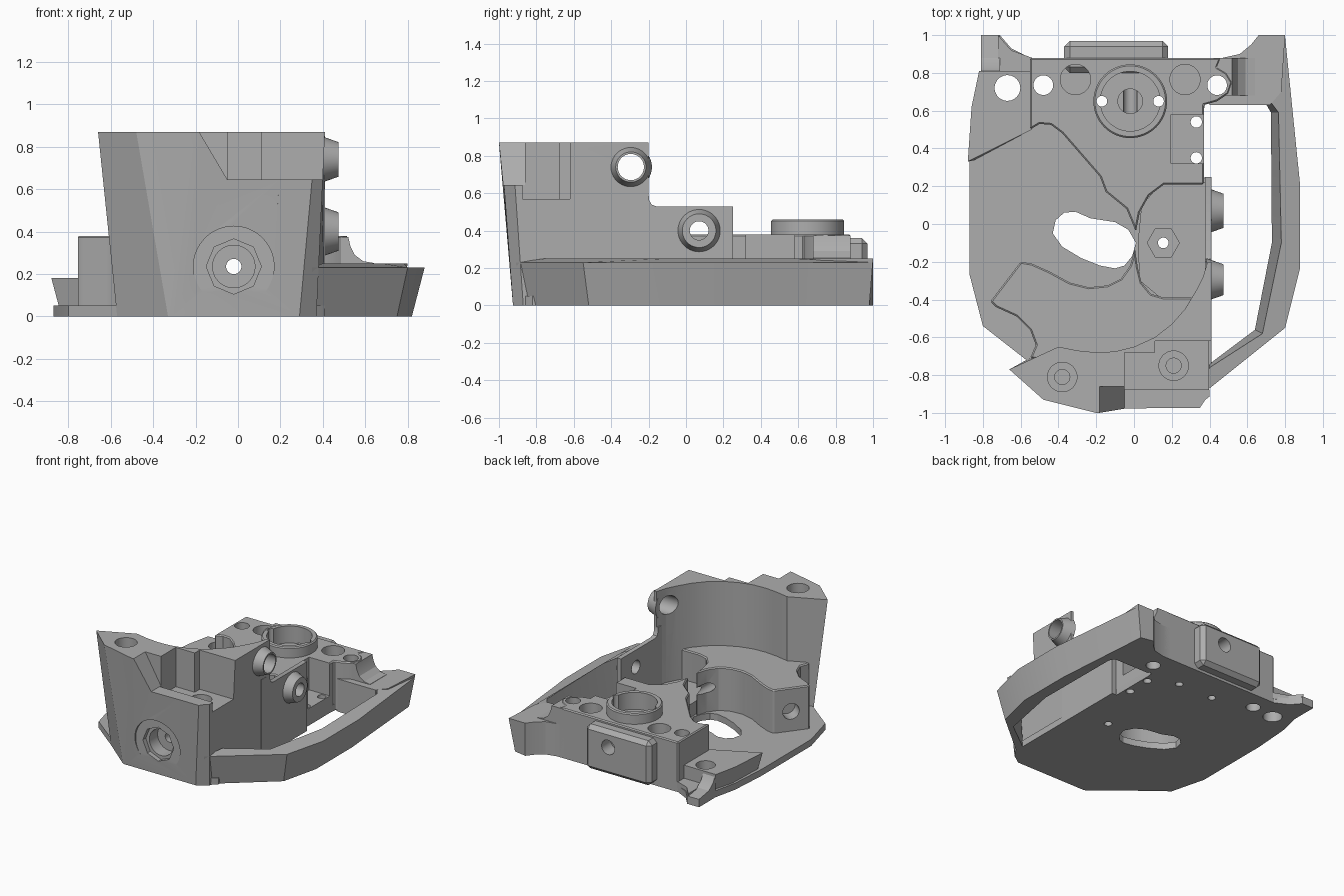
import bpy, bmesh
from math import pi, cos, sin
from mathutils import Vector

old = bpy.data.objects.get("Cube")
if old:
    bpy.data.objects.remove(old, do_unlink=True)

grey = bpy.data.materials.new("machined grey")
grey.use_nodes = True
grey.diffuse_color = (0.42, 0.42, 0.42, 1)
grey.node_tree.nodes["Principled BSDF"].inputs["Base Color"].default_value = grey.diffuse_color


def make(name, bm):
    bmesh.ops.recalc_face_normals(bm, faces=bm.faces)
    mesh = bpy.data.meshes.new(name)
    bm.to_mesh(mesh)
    bm.free()
    mesh.materials.append(grey)
    obj = bpy.data.objects.new(name, mesh)
    bpy.context.scene.collection.objects.link(obj)
    return obj


def loft(name, low, high):
    """Closed solid between two matching outlines of 3D points."""
    bm = bmesh.new()
    a = [bm.verts.new(p) for p in low]
    b = [bm.verts.new(p) for p in high]
    bm.faces.new(a)
    bm.faces.new(b)
    for i in range(len(a)):
        j = (i + 1) % len(a)
        bm.faces.new((a[i], a[j], b[j], b[i]))
    return make(name, bm)


def at_z(points, z):
    return [(x, y, z) for x, y in points]


def slab(name, points, z0, z1):
    return loft(name, at_z(points, z0), at_z(points, z1))


def prism_x(name, points, x0, x1):
    return loft(name, [(x0, y, z) for y, z in points], [(x1, y, z) for y, z in points])


def prism_y(name, points, y0, y1):
    return loft(name, [(x, y0, z) for x, z in points], [(x, y1, z) for x, z in points])


def box(name, x0, x1, y0, y1, z0, z1):
    return slab(name, [(x0, y0), (x1, y0), (x1, y1), (x0, y1)], z0, z1)


def rod(name, start, end, r0, r1=None, sides=40):
    """Cylinder or cone between two points."""
    start, end = Vector(start), Vector(end)
    turn = (end - start).to_track_quat('Z', 'Y')
    rings = []
    for centre, r in ((start, r0), (end, r1 or r0)):
        rings.append([centre + turn @ Vector((r * cos(2 * pi * i / sides), r * sin(2 * pi * i / sides), 0))
                      for i in range(sides)])
    return loft(name, *rings)


def drill(x, y, r, z0=-0.1, z1=1.2, sides=40):
    return rod("cutter", (x, y, z0), (x, y, z1), r, sides=sides)


def bake(obj):
    graph = bpy.context.evaluated_depsgraph_get()
    mesh = bpy.data.meshes.new_from_object(obj.evaluated_get(graph))
    obj.modifiers.clear()
    obj.data = mesh


def bevel(obj, width=0.012):
    mod = obj.modifiers.new("chamfer", 'BEVEL')
    mod.width, mod.segments, mod.limit_method, mod.angle_limit = width, 1, 'ANGLE', 0.8
    bake(obj)


def cut(cutter, *parts):
    cutter.hide_render = True
    for part in parts:
        mod = part.modifiers.new("cut", 'BOOLEAN')
        mod.operation, mod.object, mod.solver = 'DIFFERENCE', cutter, 'EXACT'
        bake(part)
    bpy.data.objects.remove(cutter, do_unlink=True)


# Floor plate with the rear right-hand horn
floor = slab("base_floor", [
    (-.81, 1), (-.71, 1), (-.65, .93), (-.55, .88), (.41, .88), (.37, .6), (.37, .25), (.41, .2),
    (.41, -.82), (.36, -.87), (.29, -.92), (-.32, -.92), (-.57, -.72), (-.8, -.54), (-.87, -.27),
    (-.87, .33), (-.85, .62), (-.81, .8)], 0, .05)

# Low block and the ramp down to the horn
side_low = [(-.54, .81), (-.54, .5), (-.84, .34), (-.83, .62), (-.78, .81)]
side_high = [(-.54, .81), (-.54, .5), (-.88, .33), (-.86, .62), (-.82, .81)]
side_block = loft("rear_side_block", at_z(side_low, .03), at_z(side_high, .18))
ramp = prism_x("horn_ramp", [(.8, .03), (.8, .18), (.83, .12), (.88, .08), (1, .06), (1, .03)], -.81, -.71)
slab("horn_web", [(-.72, .8), (-.54, .8), (-.54, .88), (-.65, .92), (-.72, 1)], .03, .08)

# Rear deck
deck = slab("rear_deck", [
    (-.55, .88), (-.55, .5), (-.5, .53), (-.44, .525), (-.38, .48), (-.18, .25), (-.15, .17), (-.04, .08),
    (.01, -.04), (.03, .06), (.08, .15), (.16, .21), (.37, .21), (.37, .63), (.44, .65), (.5, .69),
    (.52, .75), (.49, .8), (.44, .83), (.46, .88)], 0, .38)
bevel(deck, .008)
tab = box("rear_tab", -.37, .18, .8, .97, .02, .36)
bevel(tab, .03)

# Bearing ring on the deck
ring = rod("bearing_ring", (-.02, .65, .28), (-.02, .65, .46), .195, sides=64)
bevel(ring, .008)
cut(drill(-.02, .65, .158, .33, sides=64), ring, deck)

# Curved inner shelf
shelf = slab("inner_shelf", [
    (-.6, -.2), (-.76, -.41), (-.73, -.44), (-.62, -.49), (-.55, -.56), (-.52, -.64), (-.55, -.71), (-.3, -.75),
    (.1, -.7), (.35, -.5), (.39, -.39), (.16, -.39), (.09, -.37), (.04, -.31), (.02, -.23), (.005, -.13),
    (-.02, -.22), (-.07, -.29), (-.14, -.325), (-.24, -.335), (-.34, -.31), (-.45, -.25), (-.54, -.21)],
    0, .38)
bevel(shelf, .008)
cut(rod("cutter", (-.6, -.36, .2), (-.76, -.24, .2), .06), shelf)

# Recessed pad between shelf and deck
pad = slab("pocket_pad", [(.03, -.3), (.15, -.4), (.39, -.4), (.39, .22), (.15, .22), (.04, .1), (.02, -.1)], .01, .15)
cut(drill(.155, -.1, .085, .09, sides=6), pad)
cut(drill(.155, -.1, .028), pad, floor)

# Tall front tower with a concave back
concave = [(.41, -.2), (.39, -.2), (.365, -.28), (.33, -.35), (.27, -.45), (.2, -.53), (.11, -.6), (0, -.65),
           (-.1, -.675), (-.2, -.68), (-.3, -.67), (-.4, -.65)]
foot = [(-.57, -.72), (-.33, -.92), (-.31, -.925), (.29, -.925), (.37, -.87)] + concave
crown = [(-.66, -.77), (-.48, -.93), (-.2, -1), (.37, -.99), (.41, -.93)] + concave
tower = loft("front_tower", at_z(foot, 0), at_z(crown, .87))
cut(prism_y("cutter", [(-.195, .89), (-.05, .645), (.6, .645), (.6, .89)], -1.2, -.86), tower)
cut(box("cutter", -.05, .6, -.875, -.68, .57, 1), tower)
cut(box("cutter", .11, .6, -.75, -.62, .57, 1), tower)
for x, y, z in ((-.38, -.81, .75), (.21, -.75, .48)):
    cut(drill(x, y, .078, z), tower)
    cut(drill(x, y, .04, z - .2), tower)

# Stepped side wall with two bosses
wall = prism_x("side_wall", [(-.3, 0), (.25, 0), (.25, .53), (-.16, .53), (-.185, .54), (-.198, .565),
                             (-.2, .6), (-.3, .6)], .375, .41)
for name, y, z, r, hole in (("upper_boss", -.295, .74, .113, .07), ("lower_boss", .07, .4, .122, .05)):
    boss = rod(name, (.385, y, z), (.475, y, z), r, r - .032)
    cut(rod("cutter", (.2, y, z), (.6, y, z), hole), boss, wall, tower)

# Flared guard rail around the side opening
outer_low = [(.76, .98), (.82, .2), (.82, -.23), (.75, -.52), (.33, -.87)]
inner_low = [(.4, -.74), (.64, -.56), (.73, -.1), (.725, .59), (.69, .65)]
outer_high = [(.8, .99), (.88, .2), (.88, -.23), (.8, -.55), (.35, -.91)]
inner_high = [(.4, -.76), (.68, -.58), (.78, -.1), (.765, .59), (.72, .65)]
loft("guard_rail", at_z(outer_low + inner_low, 0), at_z(outer_high, .23) + at_z(inner_high, .25))

# Rear corner joining deck and rail
corner_low = [(.4, .63), (.72, .63), (.75, .7), (.76, .98), (.66, 1), (.62, .95), (.56, .9), (.47, .88), (.4, .88)]
corner_high = corner_low[:2] + [(.78, .7), (.8, 1)] + corner_low[4:]
corner = loft("rear_corner", at_z(corner_low, 0), at_z(corner_high, .25))
fillet = prism_y("corner_fillet", [(.42, .2), (.66, .2), (.64, .252), (.59, .26), (.55, .29), (.53, .33),
                                   (.52, .375), (.42, .375)], .68, .88)

# Side notch in the deck with two fixing holes
cut(box("cutter", .195, .5, .32, .58, .13, 1), deck)
for y in (.35, .54):
    cut(drill(.33, y, .03), deck, floor)

# Vertical holes through the rear
cut(drill(-.67, .72, .068), side_block, floor)
cut(drill(-.48, .735, .052), deck, floor)
cut(drill(.44, .735, .052), deck, floor, corner, fillet)
for x in (-.31, .27):
    cut(drill(x, .765, .08, .2), deck, ring)
for x in (-.17, .13):
    cut(drill(x, .65, .028), deck, floor, ring)
cut(drill(-.02, .65, .065, .24), deck, ring)

# Oval slot in the floor
cut(slab("cutter", [(-.43, -.05), (-.415, .02), (-.37, .06), (-.31, .065), (-.23, .03), (-.1, .01), (-.03, -.03),
                    (.01, -.1), (-.01, -.17), (-.05, -.22), (-.1, -.235), (-.18, -.22), (-.28, -.18),
                    (-.38, -.12)], -.1, .5), floor, pad, deck, shelf)

# Lengthwise bore with its front counterbore and rear port
cut(rod("cutter", (-.02, -1.2, .235), (-.02, -.935, .235), .19, sides=64), tower)
cut(rod("cutter", (-.02, -1.2, .235), (-.02, -.9, .235), .13, sides=8), tower)
cut(rod("cutter", (-.02, -1.2, .235), (-.02, -.8, .235), .1), tower)
cut(rod("cutter", (-.02, .86, .235), (-.02, 1.2, .235), .055), tab, deck)
cut(rod("cutter", (-.02, -1.2, .235), (-.02, 1.2, .235), .036), tower, shelf, deck, tab)

# Soft shading on curved walls only
bpy.ops.object.select_all(action='DESELECT')
for obj in bpy.context.scene.objects:
    if obj.type == 'MESH' and grey.name in obj.data.materials:
        obj.select_set(True)
        bpy.context.view_layer.objects.active = obj
bpy.ops.object.shade_smooth_by_angle(angle=0.45)
